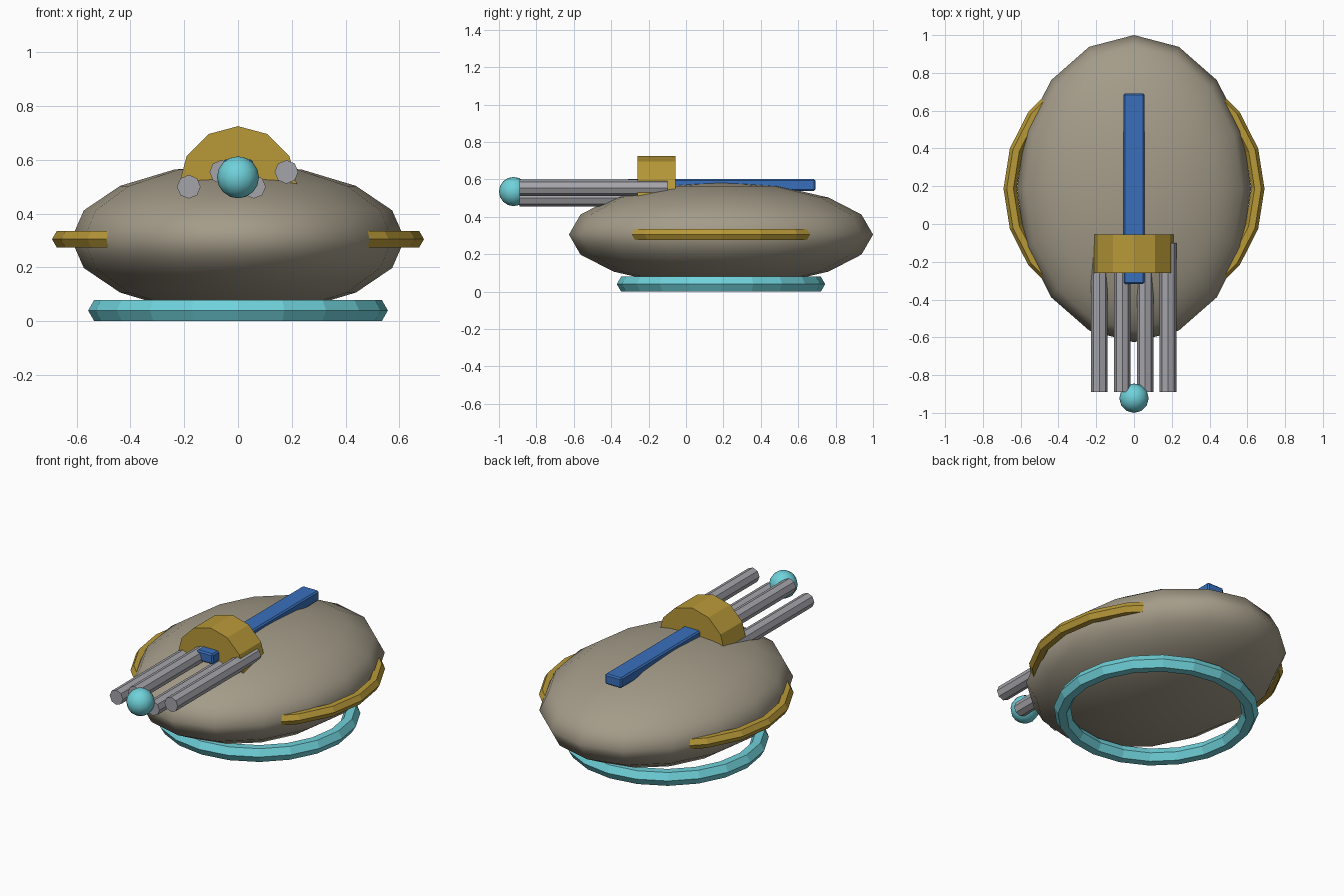
import bpy, math

cube = bpy.data.objects.get("Cube")
if cube:
    bpy.data.objects.remove(cube, do_unlink=True)


def material(name, rgb):
    m = bpy.data.materials.new(name)
    m.use_nodes = True
    m.diffuse_color = (*rgb, 1)
    m.node_tree.nodes["Principled BSDF"].inputs["Base Color"].default_value = (*rgb, 1)
    return m


stone = material("warm stone", (0.37, 0.33, 0.25))
gold = material("old gold", (0.48, 0.32, 0.04))
blue = material("strong blue", (0.04, 0.16, 0.50))
steel = material("steel grey", (0.37, 0.37, 0.40))
teal = material("pale teal", (0.16, 0.64, 0.70))


def finish(name, mat, smooth=False):
    ob = bpy.context.object
    ob.name = name
    ob.data.materials.append(mat)
    if smooth:
        bpy.ops.object.shade_smooth()
    else:
        bpy.ops.object.shade_flat()
    return ob


def ball(name, mat, segments, rings, loc, scale):
    bpy.ops.mesh.primitive_uv_sphere_add(segments=segments, ring_count=rings, radius=1, location=loc)
    ob = finish(name, mat, True)
    ob.scale = scale


def hoop(name, mat, z, major, minor):
    bpy.ops.mesh.primitive_torus_add(major_segments=20, minor_segments=6, major_radius=major,
                                     minor_radius=minor, location=(0, MID_Y, z))
    finish(name, mat)


def rod(name, mat, sides, radius, x, z, y0, y1):
    bpy.ops.mesh.primitive_cylinder_add(vertices=sides, radius=radius, depth=y1 - y0,
                                        location=(x, (y0 + y1) / 2, z),
                                        rotation=(math.pi / 2, 0, 0))
    finish(name, mat)


MID_Y = 0.187

# Flattened egg-like hull with its two hoops
ball("hull", stone, 16, 8, (0, MID_Y, 0.305), (0.62, 0.813, 0.28))
hoop("base_ring", teal, 0.04, 0.511, 0.046)
hoop("side_band", gold, 0.305, 0.656, 0.035)

# Rounded housing half sunk in the hull
rod("barrel_housing", gold, 12, 0.22, 0, 0.505, -0.26, -0.055)

# Four staggered barrels
for i in range(4):
    rod(f"barrel_{i + 1}", steel, 8, 0.044, -0.183 + 0.121 * i, 0.5 + 0.055 * (i % 2), -0.89, -0.1)

# Glowing tip
ball("tip_ball", teal, 12, 8, (0, -0.922, 0.535), (0.078,) * 3)

# Long spine bar with softened edges
bpy.ops.mesh.primitive_cube_add(size=1, location=(0, 0.187, 0.57))
bar = bpy.context.object
bar.scale = (0.11, 1.01, 0.062)
bpy.ops.object.transform_apply(location=False, rotation=False, scale=True)
finish("spine_bar", blue)
bevel = bar.modifiers.new("soft edges", 'BEVEL')
bevel.width = 0.008
bevel.segments = 1
